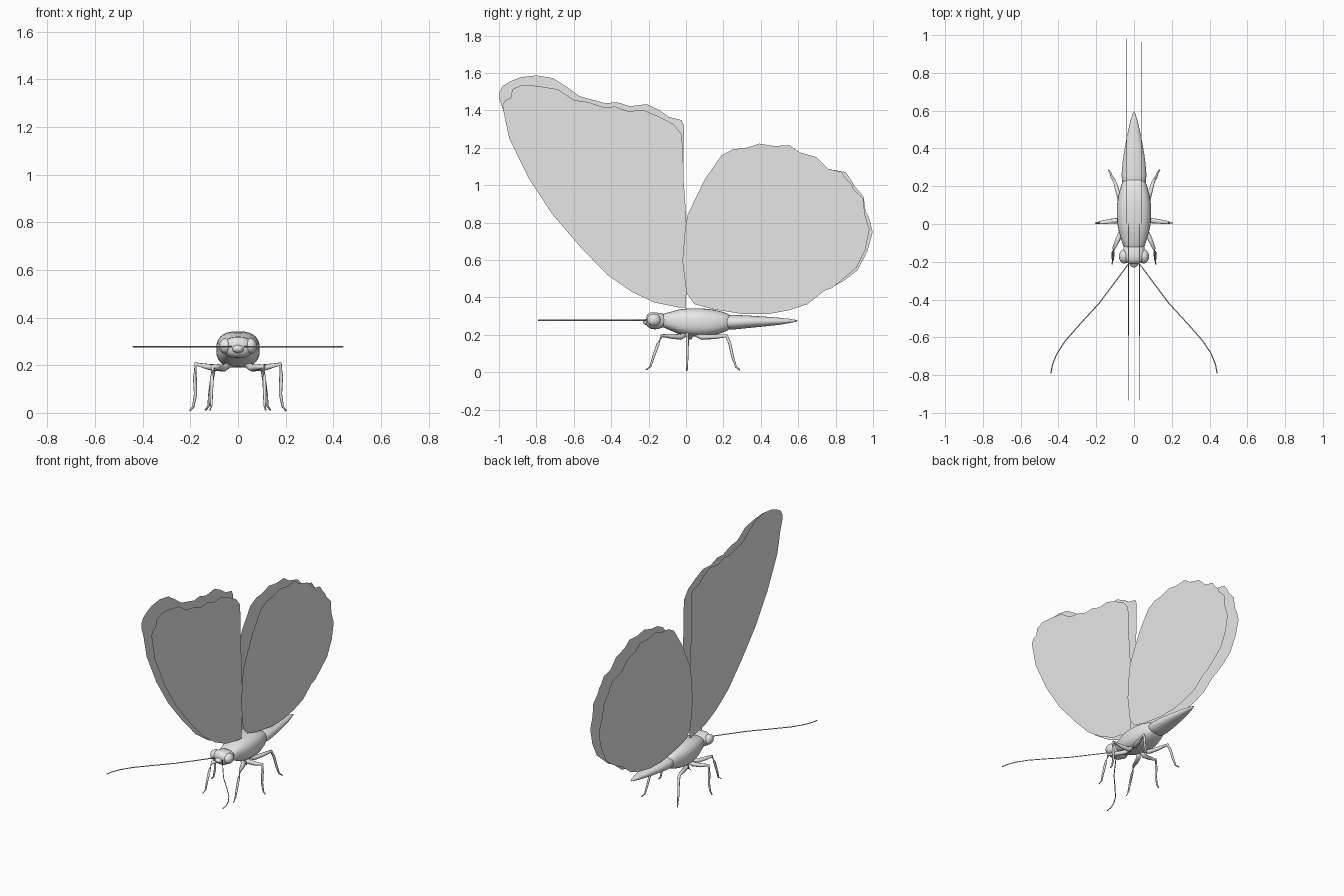
import bpy, bmesh, math
from mathutils import Vector

grey = bpy.data.materials.new("plain_grey")
grey.diffuse_color = (0.8, 0.8, 0.8, 1)


def finish(name, bm, smooth=True):
    bmesh.ops.recalc_face_normals(bm, faces=bm.faces)
    me = bpy.data.meshes.new(name)
    bm.to_mesh(me)
    bm.free()
    me.materials.append(grey)
    for p in me.polygons:
        p.use_smooth = smooth
    ob = bpy.data.objects.new(name, me)
    bpy.context.collection.objects.link(ob)
    return ob


def skin(bm, rings):
    """Bridge rings of points and close both ends."""
    rows = [[bm.verts.new(p) for p in r] for r in rings]
    n = len(rows[0])
    for a, b in zip(rows, rows[1:]):
        for i in range(n):
            j = (i + 1) % n
            bm.faces.new((a[i], a[j], b[j], b[i]))
    bm.faces.new(rows[0])
    bm.faces.new(rows[-1][::-1])


def loft(name, stations, power, n=28):
    """Rounded sections along y: (y, half width, bottom z, top z)."""
    rings = []
    for y, w, lo, hi in stations:
        ring = []
        for i in range(n):
            a = 2 * math.pi * i / n
            c, s = math.cos(a), math.sin(a)
            ring.append((w * math.copysign(abs(c) ** (2 / power), c), y,
                         (lo + hi) / 2 + (hi - lo) / 2 * math.copysign(abs(s) ** (2 / power), s)))
        rings.append(ring)
    bm = bmesh.new()
    skin(bm, rings)
    return finish(name, bm)


def tube(name, pts, radii, n=8):
    pts = [Vector(p) for p in pts]
    rings = []
    for i, p in enumerate(pts):
        d = (pts[min(i + 1, len(pts) - 1)] - pts[max(i - 1, 0)]).normalized()
        u = d.cross(Vector((0.3, 0.2, 1)) if abs(d.z) < 0.8 else Vector((0, 1, 0))).normalized()
        v = d.cross(u)
        rings.append([p + radii[i] * (u * math.cos(2 * math.pi * k / n) + v * math.sin(2 * math.pi * k / n))
                      for k in range(n)])
    bm = bmesh.new()
    skin(bm, rings)
    return finish(name, bm)


def ball(name, loc, size):
    bm = bmesh.new()
    bmesh.ops.create_uvsphere(bm, u_segments=20, v_segments=12, radius=1)
    for v in bm.verts:
        v.co = Vector([c * s + l for c, s, l in zip(v.co, size, loc)])
    return finish(name, bm)


def wing(name, outline, side, x0, tilt):
    """Thin flat sheet leaning slightly outwards."""
    bm = bmesh.new()
    f = bm.faces.new([bm.verts.new((side * (x0 + tilt * (z - 0.34)), y, z)) for y, z in outline])
    bmesh.ops.triangulate(bm, faces=[f])
    ob = finish(name, bm, False)
    # sheet faces outwards
    if ob.data.polygons[0].normal.x * side < 0:
        ob.data.flip_normals()


# thorax and abdomen
loft("thorax", [(-0.135, 0.035, 0.25, 0.305), (-0.115, 0.058, 0.237, 0.315), (-0.08, 0.068, 0.222, 0.323),
                (-0.04, 0.08, 0.205, 0.335), (0.0, 0.088, 0.195, 0.34), (0.05, 0.091, 0.19, 0.342),
                (0.1, 0.09, 0.19, 0.34), (0.15, 0.083, 0.198, 0.334), (0.19, 0.072, 0.21, 0.324),
                (0.22, 0.062, 0.222, 0.314), (0.245, 0.04, 0.24, 0.3)], 2.6)
loft("abdomen", [(0.19, 0.045, 0.24, 0.3), (0.22, 0.062, 0.228, 0.307), (0.26, 0.066, 0.229, 0.306),
                 (0.32, 0.061, 0.235, 0.304), (0.38, 0.053, 0.241, 0.3), (0.44, 0.042, 0.247, 0.296),
                 (0.5, 0.03, 0.254, 0.291), (0.55, 0.018, 0.262, 0.286), (0.58, 0.009, 0.268, 0.281),
                 (0.596, 0.002, 0.272, 0.277)], 2.2)
# head and snout
loft("head", [(-0.212, 0.02, 0.255, 0.298), (-0.205, 0.04, 0.243, 0.31), (-0.19, 0.056, 0.233, 0.319),
              (-0.165, 0.062, 0.229, 0.32), (-0.14, 0.058, 0.234, 0.316), (-0.11, 0.052, 0.243, 0.31)], 2.4)
ball("snout", (0, -0.2, 0.268), (0.026, 0.03, 0.018))

# wing outlines as (y, z): shared edges plus a trailing edge for each side
fore_lead = [(0.0, 0.345), (-0.03, 0.345), (-0.17, 0.373), (-0.29, 0.43), (-0.42, 0.52), (-0.565, 0.67),
             (-0.715, 0.845), (-0.84, 1.035), (-0.945, 1.25), (-0.976, 1.395)]
fore_inner = [(-0.013, 1.03), (0.0, 0.84), (0.005, 0.6)]
fore_left = [(-0.997, 1.46), (-0.997, 1.5), (-0.98, 1.53), (-0.94, 1.555), (-0.885, 1.577), (-0.8, 1.587),
             (-0.71, 1.572), (-0.635, 1.524), (-0.57, 1.476), (-0.43, 1.438), (-0.37, 1.444), (-0.3, 1.422),
             (-0.21, 1.433), (-0.14, 1.4), (-0.09, 1.364), (-0.024, 1.348), (-0.01, 1.315), (-0.013, 1.19)]
fore_right = [(-0.981, 1.427), (-0.965, 1.455), (-0.938, 1.465), (-0.928, 1.513), (-0.875, 1.537),
              (-0.79, 1.53), (-0.687, 1.513), (-0.6, 1.455), (-0.52, 1.444), (-0.445, 1.417), (-0.38, 1.42),
              (-0.31, 1.396), (-0.227, 1.401), (-0.15, 1.369), (-0.067, 1.326), (-0.024, 1.273), (-0.016, 1.19)]
hind_lead = [(0.045, 0.364), (0.003, 0.422), (-0.019, 0.594), (-0.005, 0.765), (0.008, 0.84), (0.1, 1.03),
             (0.19, 1.16), (0.254, 1.193), (0.318, 1.198), (0.393, 1.222), (0.473, 1.209), (0.553, 1.214),
             (0.607, 1.176), (0.698, 1.15), (0.762, 1.086)]
hind_under = [(0.74, 0.436), (0.65, 0.364), (0.553, 0.332), (0.446, 0.312), (0.313, 0.31), (0.152, 0.335)]
hind_left = [(0.853, 1.07), (0.88, 1.032), (0.901, 0.995), (0.949, 0.941), (0.96, 0.861), (0.981, 0.818),
             (0.998, 0.749), (0.97, 0.647), (0.917, 0.545), (0.848, 0.492), (0.783, 0.455)]
hind_right = [(0.83, 1.072), (0.858, 1.032), (0.885, 1.005), (0.895, 0.98), (0.949, 0.925), (0.955, 0.845),
              (0.981, 0.765), (0.96, 0.658), (0.912, 0.56), (0.832, 0.492), (0.78, 0.45)]
for side, tag, fore, hind in ((-1, "left", fore_left, hind_left), (1, "right", fore_right, hind_right)):
    wing("forewing_" + tag, fore_lead + fore + fore_inner, side, 0.026, 0.005)
    wing("hindwing_" + tag, hind_lead + hind + hind_under, side, 0.036, 0.005)

# legs as (x, y, z) from hip to foot
legs = {
    "front_leg": [(0.035, 0.0, 0.205), (0.06, -0.03, 0.188), (0.085, -0.08, 0.192), (0.107, -0.13, 0.195),
                  (0.11, -0.15, 0.15), (0.112, -0.175, 0.08), (0.112, -0.19, 0.03), (0.116, -0.213, 0.013)],
    "middle_leg": [(0.04, 0.03, 0.205), (0.065, 0.02, 0.188), (0.12, 0.015, 0.192), (0.178, 0.008, 0.205),
                   (0.181, 0.007, 0.15), (0.178, 0.006, 0.08), (0.188, 0.005, 0.025), (0.203, 0.005, 0.008)],
    "rear_leg": [(0.035, 0.05, 0.205), (0.06, 0.085, 0.188), (0.08, 0.15, 0.19), (0.1, 0.217, 0.195),
                 (0.108, 0.235, 0.15), (0.118, 0.25, 0.08), (0.124, 0.268, 0.028), (0.136, 0.287, 0.012)],
}
thick = [0.014, 0.015, 0.013, 0.009, 0.008, 0.007, 0.005, 0.004]
feeler = [(0.025, -0.205), (0.1, -0.307), (0.185, -0.42), (0.286, -0.53), (0.365, -0.62), (0.41, -0.69),
          (0.432, -0.745), (0.44, -0.792)]
for side, tag in ((-1, "left"), (1, "right")):
    for name, pts in legs.items():
        tube(f"{name}_{tag}", [(side * x, y, z) for x, y, z in pts], thick)
    tube("antenna_" + tag, [(side * x, y, 0.278) for x, y in feeler], [0.003] * len(feeler), 6)
    ball("eye_" + tag, (side * 0.052, -0.172, 0.28), (0.028, 0.037, 0.033))
